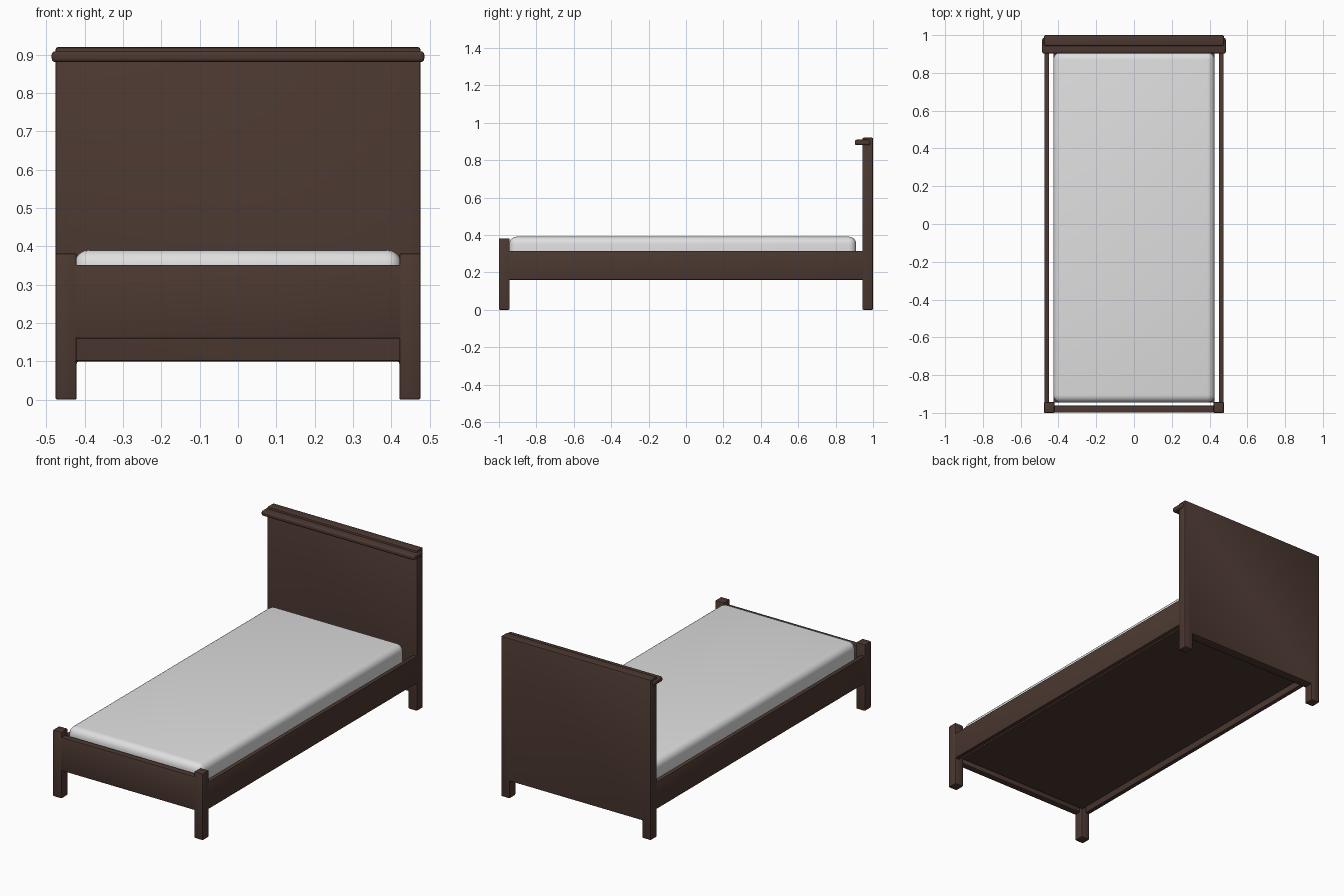
import bpy, bmesh

if "Cube" in bpy.data.objects:
    bpy.data.objects.remove(bpy.data.objects["Cube"])


def material(name, rgb):
    m = bpy.data.materials.new(name)
    m.diffuse_color = (*rgb, 1)
    m.use_nodes = True
    m.node_tree.nodes["Principled BSDF"].inputs["Base Color"].default_value = m.diffuse_color
    return m


WOOD = material("dark brown wood", (0.072, 0.040, 0.031))
CLOTH = material("light grey fabric", (0.74, 0.74, 0.75))


def finish(name, bm, mat, bevel, segments):
    bmesh.ops.recalc_face_normals(bm, faces=bm.faces)
    me = bpy.data.meshes.new(name)
    bm.to_mesh(me)
    bm.free()
    me.materials.append(mat)
    ob = bpy.data.objects.new(name, me)
    bpy.context.collection.objects.link(ob)
    if bevel:
        mod = ob.modifiers.new("rounded edges", 'BEVEL')
        mod.width = bevel
        mod.segments = segments
    bpy.ops.object.select_all(action='DESELECT')
    ob.select_set(True)
    bpy.context.view_layer.objects.active = ob
    if bevel:
        bpy.ops.object.modifier_apply(modifier=mod.name)
    bpy.ops.object.shade_smooth_by_angle()
    return ob


def box(name, x, y, z, mat=WOOD, bevel=0.004, segments=2):
    """Box given by its (min, max) range on each axis."""
    bm = bmesh.new()
    bmesh.ops.create_cube(bm, size=1)
    for v in bm.verts:
        v.co = [r[0] if c < 0 else r[1] for c, r in zip(v.co, (x, y, z))]
    return finish(name, bm, mat, bevel, segments)


# headboard: one slab with two legs cut out of its lower edge
outline = [(-0.476, 0), (-0.421, 0), (-0.421, 0.10), (0.421, 0.10),
           (0.421, 0), (0.476, 0), (0.476, 0.92), (-0.476, 0.92)]
bm = bmesh.new()
face = bm.faces.new([bm.verts.new((x, 0.943, z)) for x, z in outline])
new = bmesh.ops.extrude_face_region(bm, geom=[face])["geom"]
bmesh.ops.translate(bm, vec=(0, 0.057, 0),
                    verts=[g for g in new if isinstance(g, bmesh.types.BMVert)])
finish("headboard", bm, WOOD, 0.006, 2)

# ledge along the front of the headboard top
box("headboard_ledge", (-0.486, 0.486), (0.903, 0.985), (0.881, 0.909),
    bevel=0.009, segments=3)

# footboard panel, flush with the front legs
box("footboard_panel", (-0.45, 0.45), (-0.999, -0.962), (0.16, 0.352), bevel=0.003)

# front legs and side rails on both sides
for side, s in (("left", -1), ("right", 1)):
    box("front_leg_" + side, sorted((s * 0.421, s * 0.476)), (-1.0, -0.943),
        (0, 0.382), bevel=0.005)
    box("side_rail_" + side, sorted((s * 0.450, s * 0.475)), (-0.96, 0.96),
        (0.16, 0.315), bevel=0.002)

# base board under the mattress
box("base_board", (-0.427, 0.427), (-0.945, 0.945), (0.175, 0.20), bevel=0)

# mattress with soft edges
box("mattress", (-0.427, 0.427), (-0.945, 0.91), (0.195, 0.391), CLOTH,
    bevel=0.04, segments=5)
